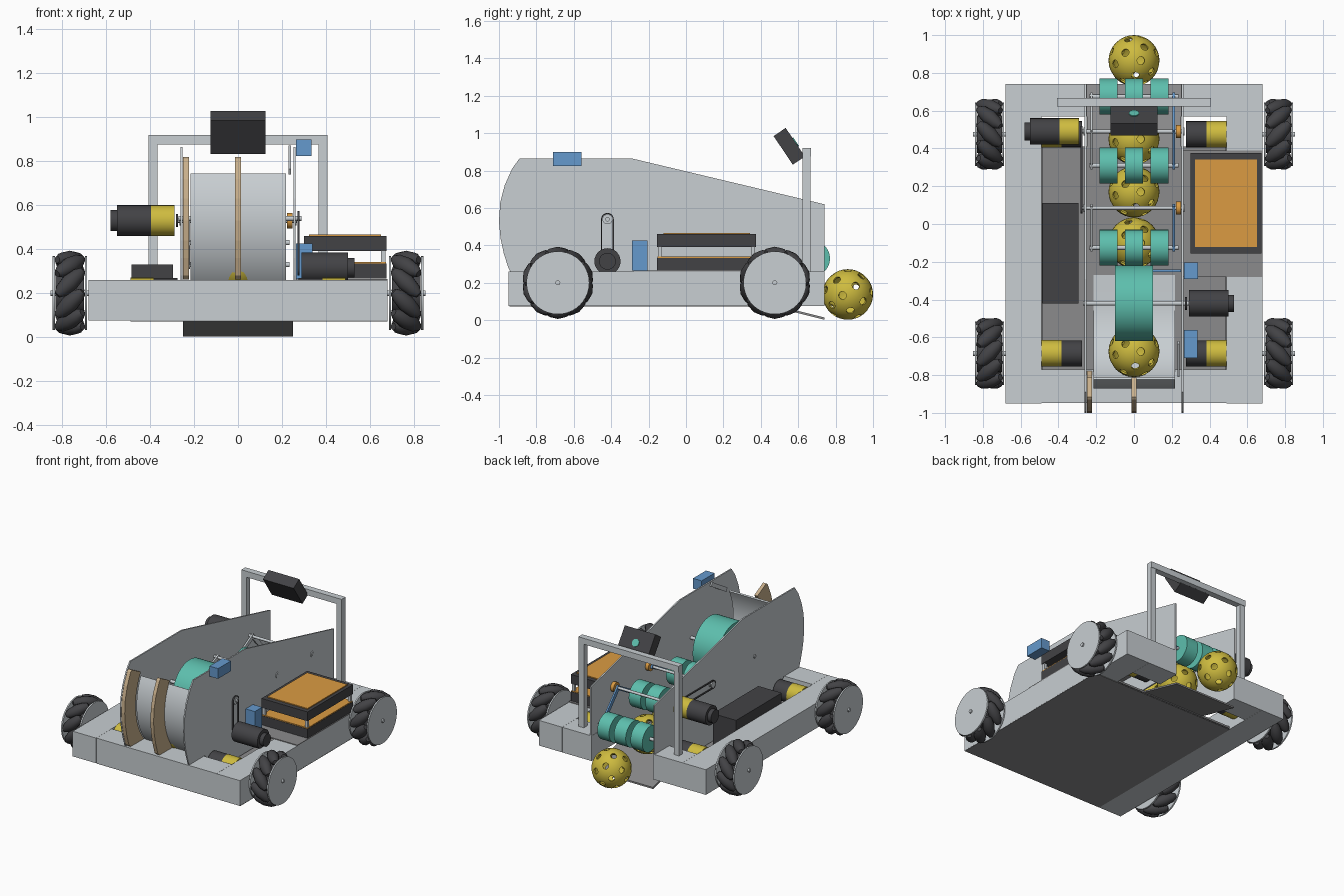
import bpy, bmesh, math
from mathutils import Vector, Matrix

default_cube = bpy.data.objects.get("Cube")
if default_cube:
    bpy.data.objects.remove(default_cube)


def material(name, red, green, blue):
    mat = bpy.data.materials.new(name)
    mat.use_nodes = True
    colour = (red, green, blue, 1)
    mat.diffuse_color = colour
    mat.node_tree.nodes["Principled BSDF"].inputs["Base Color"].default_value = colour
    return mat


aluminium = material("light aluminium", .58, .62, .645)
floor_grey = material("floor grey", .26, .26, .265)
charcoal = material("charcoal", .055, .055, .06)
yellow = material("ball yellow", .62, .5, .05)
teal = material("roller teal", .11, .52, .42)
orange = material("copper orange", .71, .33, .055)
blue = material("servo blue", .13, .32, .61)
wood = material("plywood", .58, .43, .26)


def add_object(name, mat, bm, smooth=False):
    bmesh.ops.recalc_face_normals(bm, faces=bm.faces)
    mesh = bpy.data.meshes.new(name)
    bm.to_mesh(mesh)
    bm.free()
    mesh.materials.append(mat)
    obj = bpy.data.objects.new(name, mesh)
    bpy.context.collection.objects.link(obj)
    if smooth:
        bpy.ops.object.select_all(action='DESELECT')
        obj.select_set(True)
        bpy.context.view_layer.objects.active = obj
        bpy.ops.object.shade_smooth_by_angle(angle=math.radians(35))
    return obj


def box(name, mat, xs, ys, zs):
    bm = bmesh.new()
    bmesh.ops.create_cube(bm, size=1)
    for v in bm.verts:
        v.co = [lo + (c + .5) * (hi - lo) for c, (lo, hi) in zip(v.co, (xs, ys, zs))]
    return add_object(name, mat, bm)


def rod(name, mat, xs, y, z, radius, sides=28):
    """Cylinder lying along the x axis."""
    bm = bmesh.new()
    place = Matrix.Translation((sum(xs) / 2, y, z)) @ Matrix.Rotation(math.pi / 2, 4, 'Y')
    bmesh.ops.create_cone(bm, cap_ends=True, segments=sides, radius1=radius, radius2=radius,
                          depth=abs(xs[1] - xs[0]), matrix=place)
    return add_object(name, mat, bm, True)


def panel(name, mat, outline, xs, smooth=False):
    """Side profile in y and z, extruded along x."""
    bm = bmesh.new()
    face = bm.faces.new([bm.verts.new((xs[0], y, z)) for y, z in outline])
    new = bmesh.ops.extrude_face_region(bm, geom=[face])["geom"]
    bmesh.ops.translate(bm, vec=(xs[1] - xs[0], 0, 0),
                        verts=[g for g in new if isinstance(g, bmesh.types.BMVert)])
    return add_object(name, mat, bm, smooth)


def arm(name, mat, start, end, x, half=.015):
    """Flat bar between two points of the side profile."""
    a, b = Vector(start), Vector(end)
    along = (b - a).normalized() * half
    side = Vector((-along.y, along.x))
    a, b = a - along, b + along
    return panel(name, mat, [a + side, b + side, b - side, a - side], (x - .006, x + .006))


def arc(radius, first, last, steps, centre):
    return [(centre[0] + radius * math.cos(math.radians(first + (last - first) * i / steps)),
             centre[1] + radius * math.sin(math.radians(first + (last - first) * i / steps)))
            for i in range(steps + 1)]


# Chassis: tubes, front beam, rear beams, floor and ramp
for side, label in ((1, "left"), (-1, "right")):
    box(label + "_side_tube", aluminium, (side * .49, side * .68), (-.95, .74), (.075, .26))
    box(label + "_rear_beam", aluminium, (side * .25, side * .489), (.57, .74), (.075, .26))
box("front_beam", aluminium, (-.489, .489), (-.948, -.77), (.076, .26))
box("floor_plate", floor_grey, (-.488, .488), (-.78, .41), (.08, .094))
box("bottom_skin", floor_grey, (-.49, .68), (-.945, .41), (.071, .0745))
box("electronics_shelf", floor_grey, (.263, .68), (-.28, .39), (.255, .265))
panel("intake_ramp", floor_grey, [(.4, .1), (.74, .015), (.74, .003), (.4, .088)], (-.25, .25))

# Tall side walls
front_edge = [(-.95, .28), (-.975, .36), (-.992, .44), (-1, .53),
              (-.993, .63), (-.97, .72), (-.93, .81)]
wall_outline = [(-.94, .26), *front_edge, (-.89, .865), (-.29, .865),
                (.74, .62), (.74, .1), (-.7, .1), (-.76, .26)]
panel("right_wall", aluminium, wall_outline, (-.262, -.252))
panel("left_wall", aluminium, wall_outline, (.252, .262))

# Curved launch sheet, its ribs and the flywheel
hub = (-.42, .54)
inner = arc(.44, 153, 270, 28, hub) + [(-.27, .1)]
outer = arc(.452, 153, 270, 28, hub) + [(-.27, .088)]
panel("launch_sheet", aluminium, inner + outer[::-1], (-.215, .218), True)
rib_outline = [(-.93, .262), *front_edge, (-.915, .82)] + arc(.453, 150, 218, 16, hub)
panel("side_rib", wood, rib_outline, (-.25, -.222))
panel("centre_rib", wood, rib_outline, (-.013, .013))
rod("flywheel", teal, (-.1, .1), *hub, .2, 48)
rod("flywheel_shaft", aluminium, (-.27, .29), *hub, .012, 12)
rod("flywheel_motor", charcoal, (.29, .5), -.42, .315, .07)
rod("flywheel_motor_cap", charcoal, (.5, .53), -.42, .315, .045)


def belt(name, start, end, x, radius=.034, width=.01):
    a, b = Vector(start), Vector(end)
    turn = math.degrees(math.atan2(b.y - a.y, b.x - a.x))
    loops = []
    for r in (radius, radius - .006):
        loops.append(arc(r, turn - 90, turn + 90, 10, b) + arc(r, turn + 90, turn + 270, 10, a))
    bm = bmesh.new()
    rings = [[bm.verts.new((px, *p)) for p in loop]
             for loop, px in ((loops[0], x), (loops[0], x + width), (loops[1], x + width), (loops[1], x))]
    count = len(loops[0])
    for k in range(4):
        for i in range(count):
            j = (i + 1) % count
            bm.faces.new((rings[k][i], rings[k][j], rings[k - 3][j], rings[k - 3][i]))
    add_object(name, charcoal, bm, True)
    for p in (a, b):
        rod(name + "_pulley", aluminium, (x, x + width), *p, radius - .007, 20)


belt("flywheel_belt", (-.42, .315), hub, .27)
belt("intake_belt", (.49, .53), (.085, .53), -.283, .03)

# Intake rollers on swinging arms
for label, pivot, axle in (("rear", (.49, .53), (.675, .33)), ("middle", (.49, .53), (.31, .43)),
                           ("front", (.085, .53), (-.125, .43))):
    for x in (-.135, 0, .135):
        rod(label + "_intake_roller", teal, (x - .048, x + .048), *axle, .095, 32)
    rod(label + "_roller_shaft", aluminium, (-.235, .235), *axle, .012, 12)
    arm(label + "_right_arm", aluminium, pivot, axle, -.225)
    arm(label + "_left_arm", blue, pivot, axle, .21)
for label, y in (("rear", .49), ("front", .085)):
    rod(label + "_pivot_shaft", aluminium, (-.28, .268), y, .53, .01, 12)
    rod(label + "_pivot_pulley", orange, (.222, .248), y, .53, .035, 20)
    for x in (-.262, .262):
        rod(label + "_pivot_bearing", aluminium, (x - .005, x + .005), y, .53, .022, 20)
rod("intake_motor_gearbox", yellow, (-.395, -.29), .49, .53, .07)
rod("intake_motor", charcoal, (-.55, -.395), .49, .53, .07)
rod("intake_motor_cap", charcoal, (-.58, -.55), .49, .53, .048)

# Omni wheels with slanted barrel rollers, and their drive motors
def wheel_rollers(name, x, y, tilt):
    bm = bmesh.new()
    profile = [(-.082, .016), (-.055, .032), (0, .041), (.055, .032), (.082, .016)]
    for n in range(10):
        place = (Matrix.Translation((x, y, .2)) @ Matrix.Rotation(math.tau * n / 10, 4, 'X')
                 @ Matrix.Translation((0, 0, .152)) @ Matrix.Rotation(tilt, 4, 'Z'))
        rings = [[bm.verts.new(place @ Vector((h, r * math.cos(math.tau * i / 12), r * math.sin(math.tau * i / 12))))
                  for i in range(12)] for h, r in profile]
        for low, high in zip(rings, rings[1:]):
            for i in range(12):
                bm.faces.new((low[i - 1], low[i], high[i], high[i - 1]))
        bm.faces.new(rings[0])
        bm.faces.new(rings[-1])
    add_object(name, charcoal, bm, True)


for side, side_label in ((1, "left"), (-1, "right")):
    for y, end, end_label in ((-.685, -1, "front"), (.475, 1, "rear")):
        label = end_label + "_" + side_label
        wheel_rollers(label + "_wheel_rollers", side * .765, y, side * end * math.pi / 4)
        for x in (.692, .838):
            rod(label + "_wheel_plate", aluminium, (side * (x - .005), side * (x + .005)), y, .2, .168, 40)
        rod(label + "_wheel_core", charcoal, (side * .7, side * .83), y, .2, .1)
        rod(label + "_axle", aluminium, (side * .66, side * .853), y, .2, .013, 12)
        rod(label + "_drive_gearbox", yellow, (side * .385, side * .49), y, .2, .07)
        rod(label + "_drive_motor", charcoal, (side * .275, side * .385), y, .2, .069)

# Perforated balls: one is cut, the rest share its mesh
ball_radius = .135
bm = bmesh.new()
bmesh.ops.create_uvsphere(bm, u_segments=32, v_segments=18, radius=ball_radius)
ball = add_object("ball", yellow, bm, True)
bm = bmesh.new()
hole_count = 26
for i in range(hole_count):
    tip = math.acos(1 - (2 * i + 1) / hole_count)
    spin = i * math.pi * (3 - math.sqrt(5))
    turn = Matrix.Rotation(spin, 4, 'Z') @ Matrix.Rotation(tip, 4, 'Y')
    bmesh.ops.create_cone(bm, cap_ends=True, segments=14, radius1=.021, radius2=.021, depth=.06,
                          matrix=turn @ Matrix.Translation((0, 0, ball_radius)))
cutter = add_object("hole_cutter", yellow, bm)
cutter.hide_render = True
shell = ball.modifiers.new("shell", 'SOLIDIFY')
shell.thickness = .01
holes = ball.modifiers.new("holes", 'BOOLEAN')
holes.operation = 'DIFFERENCE'
holes.solver = 'EXACT'
holes.object = cutter
bpy.context.view_layer.update()
cut_mesh = bpy.data.meshes.new_from_object(ball.evaluated_get(bpy.context.evaluated_depsgraph_get()))
ball.modifiers.clear()
ball.data = cut_mesh
bpy.data.objects.remove(cutter)
ball.location = (0, .865, .138)
for y, z in ((.45, .23), (.17, .23), (-.1, .23), (-.675, .34)):
    copy = bpy.data.objects.new("ball", cut_mesh)
    copy.location = (0, y, z)
    bpy.context.collection.objects.link(copy)

# Battery and stacked control boxes
box("battery", charcoal, (-.485, -.295), (-.42, .11), (.094, .33))
for label, low, margin in (("lower", .266, .002), ("upper", .392, .024)):
    box(label + "_control_box", charcoal, (.3, .675), (-.155, .375), (low, low + .068))
    box(label + "_control_board", orange, (.3 + margin, .675 - margin),
        (-.155 + margin * 1.4, .375 - margin * 1.4), (low + .068, low + .075))
for x in (.315, .66):
    for y in (-.14, .36):
        box("box_standoff", aluminium, (x - .01, x + .01), (y - .01, y + .01), (.334, .392))

# Servos and hood linkage
box("hood_servo", blue, (.265, .335), (-.71, -.56), (.825, .9))
box("kicker_servo", blue, (.265, .34), (-.29, -.205), (.265, .425))
box("kicker_paddle", blue, (.1, .25), (-.255, -.24), (.18, .24))
arm("hood_arm", aluminium, (-.64, .85), (-.79, .76), .235)

# Rear camera frame with tilted display
for x in (-.387, .387):
    box("frame_post", aluminium, (x - .021, x + .021), (.622, .665), (.26, .88))
box("frame_bar", aluminium, (-.408, .408), (.622, .668), (.876, .92))
tilt = Matrix.Translation((0, .552, .93)) @ Matrix.Rotation(math.radians(34), 4, 'X')
display = box("camera_display", charcoal, (-.125, .125), (-.039, .039), (-.092, .092))
display.matrix_world = tilt
bm = bmesh.new()
bmesh.ops.create_cone(bm, cap_ends=True, segments=20, radius1=.027, radius2=.027, depth=.008,
                      matrix=tilt @ Matrix.Translation((0, .04, 0)) @ Matrix.Rotation(math.pi / 2, 4, 'X'))
add_object("camera_lens", teal, bm, True)
